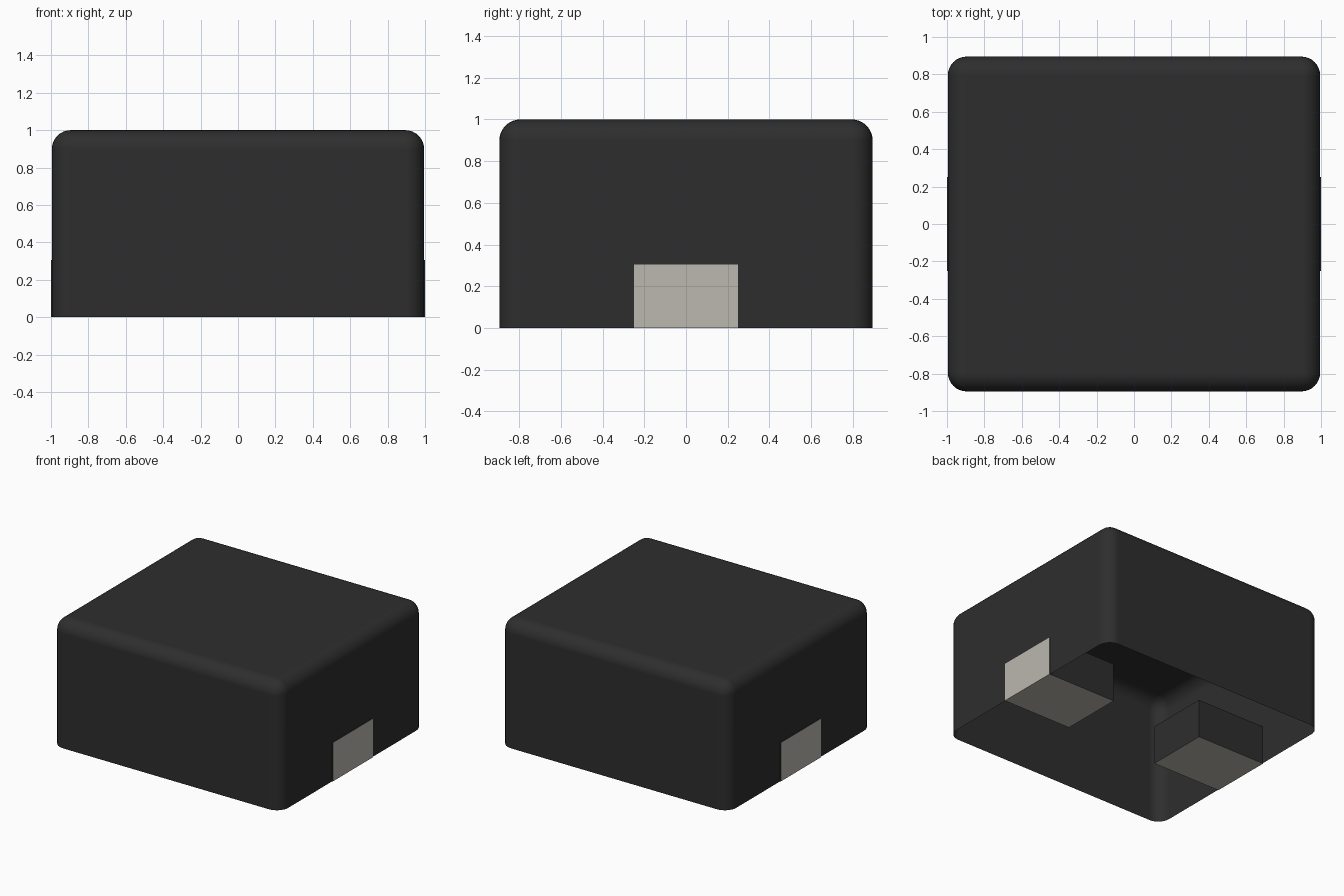
import bpy
import bmesh
from mathutils import Matrix, Vector

if "Cube" in bpy.data.objects:
    bpy.data.objects.remove(bpy.data.objects["Cube"], do_unlink=True)


def material(name, rgb):
    mat = bpy.data.materials.new(name)
    mat.use_nodes = True
    mat.diffuse_color = (*rgb, 1)
    mat.node_tree.nodes["Principled BSDF"].inputs["Base Color"].default_value = (*rgb, 1)
    return mat


def box(bm, low, high):
    low, high = Vector(low), Vector(high)
    place = Matrix.Translation((low + high) / 2) @ Matrix.Diagonal((*(high - low), 1))
    bmesh.ops.create_cube(bm, size=1, matrix=place)
    bm.normal_update()


def finish(bm, name, mats):
    mesh = bpy.data.meshes.new(name)
    bm.to_mesh(mesh)
    bm.free()
    for mat in mats:
        mesh.materials.append(mat)
    obj = bpy.data.objects.new(name, mesh)
    bpy.context.collection.objects.link(obj)
    return obj


charcoal = material("charcoal casing", (0.027, 0.027, 0.027))
metal = material("pale metal", (0.5, 0.48, 0.43))

# Casing: thin shell, open underneath, with rounded top and upright edges
bm = bmesh.new()
box(bm, (-0.995, -0.895, 0), (0.995, 0.895, 1))
bmesh.ops.delete(bm, geom=[f for f in bm.faces if f.normal.z < -0.5], context='FACES_ONLY')
rounded = [e for e in bm.edges if not e.is_boundary]
bmesh.ops.bevel(bm, geom=rounded, offset=0.1, segments=8, profile=0.5, affect='EDGES')
for face in bm.faces:
    face.smooth = True
casing = finish(bm, "casing", [charcoal])
casing.modifiers.new("even shading", 'WEIGHTED_NORMAL').keep_sharp = True

# Terminals: metal outside and underneath, lined with casing material inside
for side, label in ((1, "left"), (-1, "right")):
    bm = bmesh.new()
    ends = sorted((side * 0.4, side))
    box(bm, (ends[0], -0.25, 0), (ends[1], 0.25, 0.305))
    for face in bm.faces:
        exposed = face.normal.x * side > 0.5 or face.normal.z < -0.5
        face.material_index = 0 if exposed else 1
    finish(bm, label + "_terminal", [metal, charcoal])
